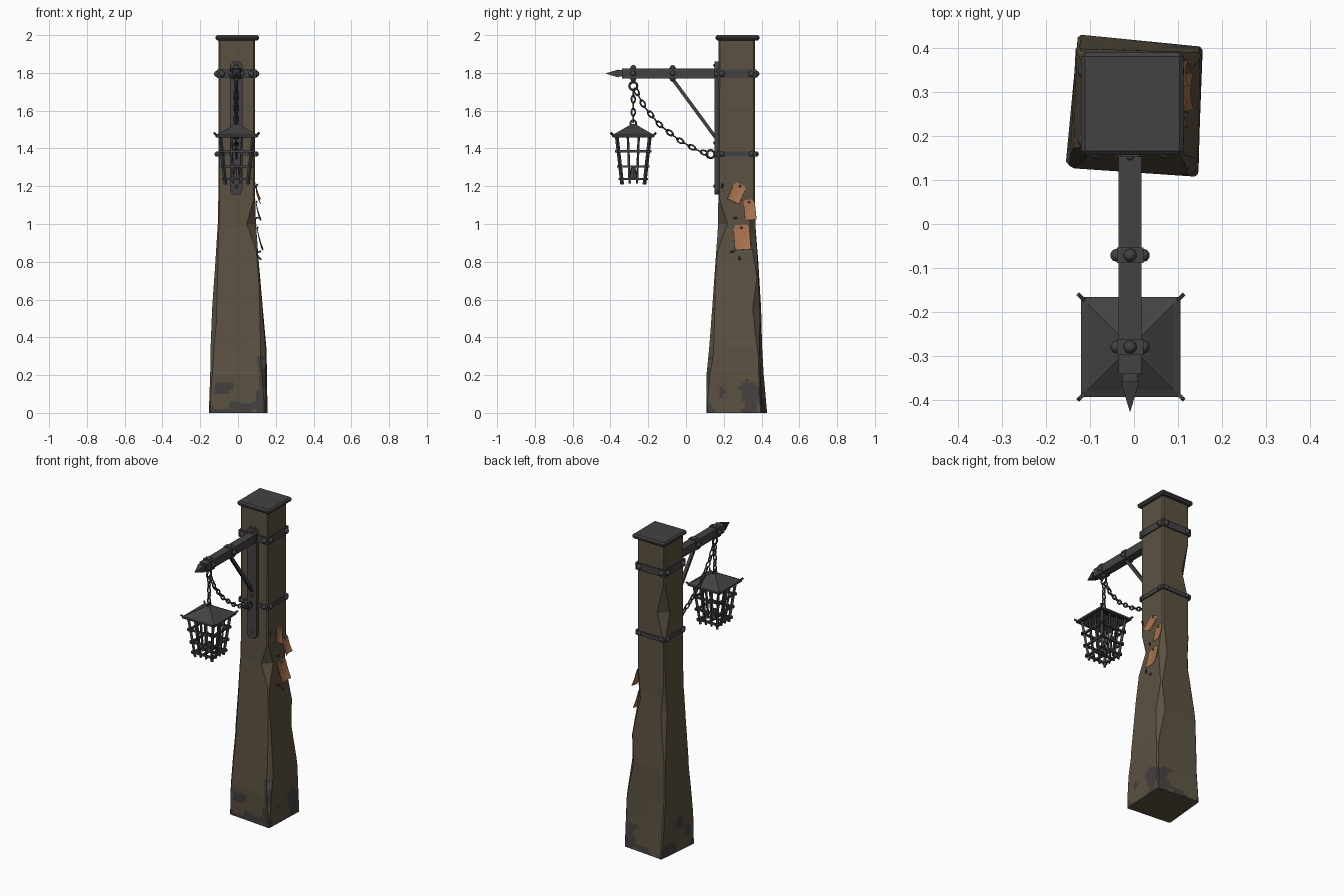
import bpy, bmesh, math
from mathutils import Vector, Matrix, noise

if "Cube" in bpy.data.objects:
    bpy.data.objects.remove(bpy.data.objects["Cube"])

def material(name, rgb):
    m = bpy.data.materials.new(name)
    m.diffuse_color = (*rgb, 1)
    m.use_nodes = True
    m.node_tree.nodes["Principled BSDF"].inputs["Base Color"].default_value = m.diffuse_color
    return m

WOOD = material("weathered_wood", (0.105, 0.083, 0.053))
STAIN = material("dark_stain", (0.058, 0.052, 0.050))
IRON = material("dark_iron", (0.058, 0.053, 0.054))
PAPER = material("old_paper", (0.38, 0.165, 0.075))

def finish(name, bm, *mats):
    bmesh.ops.recalc_face_normals(bm, faces=bm.faces)
    me = bpy.data.meshes.new(name)
    bm.to_mesh(me)
    bm.free()
    for m in mats:
        me.materials.append(m)
    ob = bpy.data.objects.new(name, me)
    bpy.context.collection.objects.link(ob)
    return ob

def box(bm, c, size):
    bmesh.ops.create_cube(bm, size=1, matrix=Matrix.Translation(c) @ Matrix.Diagonal((*size, 1)))

def bar(bm, p, q, w, t=None):
    p, q = Vector(p), Vector(q)
    rot = (q - p).to_track_quat('Z', 'Y').to_matrix().to_4x4()
    bmesh.ops.create_cube(bm, size=1, matrix=Matrix.Translation((p + q) / 2) @ rot
                          @ Matrix.Diagonal((w, t or w, (q - p).length, 1)))

def stud(bm, c, r):
    bmesh.ops.create_uvsphere(bm, u_segments=10, v_segments=6, radius=r, matrix=Matrix.Translation(c))

def link(bm, c, d, roll, a, b, r):
    """Oval ring of wire: long half-axis a along d, short half-axis b."""
    m = Matrix.Translation(c) @ Vector(d).to_track_quat('Z', 'X').to_matrix().to_4x4() @ Matrix.Rotation(roll, 4, 'Z')
    n, k, rows = 12, 6, []
    for i in range(n):
        t = 2 * math.pi * i / n
        row = []
        for j in range(k):
            s = 2 * math.pi * j / k
            e = r * math.cos(s)
            row.append(bm.verts.new(m @ Vector(((b + e) * math.cos(t), r * math.sin(s), (a + e) * math.sin(t)))))
        rows.append(row)
    for i in range(n):
        for j in range(k):
            A, B = rows[i], rows[(i + 1) % n]
            bm.faces.new((A[j], B[j], B[(j + 1) % k], A[(j + 1) % k]))

def lerp_table(table, z):
    for a, b in zip(table, table[1:]):
        if a[0] <= z <= b[0]:
            f = (z - a[0]) / (b[0] - a[0])
            return [u + (v - u) * f for u, v in zip(a[1:], b[1:])]
    return table[-1][1:]

# Wooden post: z, left, right, front, back, skew
POST = [(0, -.155, .156, .107, .43, .028), (.2, -.148, .154, .107, .412, .02),
        (.35, -.146, .15, .122, .403, .014), (.55, -.138, .132, .138, .398, .008),
        (.8, -.12, .11, .156, .383, .004), (1.0, -.107, .095, .17, .367, 0),
        (1.15, -.104, .09, .171, .365, 0), (1.98, -.103, .09, .172, .364, 0)]
# Chipped corners: corner, bottom, deepest, top, depth
CHIPS = [(1, .86, 1.0, 1.13, .042), (3, 1.36, 1.53, 1.72, .045), (2, .72, .95, 1.15, .028),
         (2, .3, .55, .72, .03), (0, .1, .5, .95, .02), (3, .6, .9, 1.1, .02), (1, .05, .3, .7, .02)]

def chamfer(corner, z):
    c = .007
    for k, lo, mid, hi, d in CHIPS:
        if k == corner and lo < z < hi:
            c += d * ((z - lo) / (mid - lo) if z < mid else (hi - z) / (hi - mid))
    return c

zs = {round(r[0], 3) for r in POST} | {z for c in CHIPS for z in c[1:4]} | {round(.02 * i, 3) for i in range(16)}
bm = bmesh.new()
rings, N = [], 14
for z in sorted(zs):
    x0, x1, y0, y1, s = lerp_table(POST, z)
    cs = [Vector(p) for p in ((x0, y0 + s, z), (x1 - s * .4, y0, z), (x1, y1 - s, z), (x0 + s, y1, z))]
    ring = []
    for i in range(4):
        c, n, d = cs[i], cs[(i + 1) % 4], cs[(i + 1) % 4] - cs[i]
        a = c + d.normalized() * chamfer(i, z)
        b = n - d.normalized() * chamfer((i + 1) % 4, z)
        ring += [bm.verts.new(a.lerp(b, k / N)) for k in range(N + 1)]
    rings.append(ring)
for A, B in zip(rings, rings[1:]):
    for j in range(len(A)):
        k = (j + 1) % len(A)
        f = bm.faces.new((A[j], A[k], B[k], B[j]))
        p = f.calc_center_median()
        # stain blotches thin out with height
        if p.z < .3 and noise.noise(p * 11 + Vector((3.1, 0, 1))) > .02 + p.z * 1.5:
            f.material_index = 1
bm.faces.new(rings[0])
bm.faces.new(rings[-1])
finish("post", bm, WOOD, STAIN)

# Iron cap
bm = bmesh.new()
box(bm, (-.004, .273, 1.986), (.232, .232, .028))
bmesh.ops.bevel(bm, geom=bm.edges[:], offset=.009, segments=1, affect='EDGES')
finish("post_cap", bm, IRON)

# Bands around the post with studs
CX, CY = -.007, .268
for name, z, h, r in (("upper_band", 1.795, .044, .017), ("lower_band", 1.37, .026, .014)):
    bm = bmesh.new()
    box(bm, (CX, CY, z), (.209, .209, h))
    for s in (-1, 1):
        for t in (-.078, .078):
            stud(bm, (CX + s * .104, CY + t, z), r)
            stud(bm, (CX + t, CY + s * .104, z), r)
    finish(name, bm, IRON)

# Back plate with clipped ends
AX = -.009
bm = bmesh.new()
prof = [(-.02, 1.155), (.02, 1.155), (.034, 1.18), (.034, 1.835), (.02, 1.86), (-.02, 1.86), (-.034, 1.835), (-.034, 1.18)]
f = bm.faces.new([bm.verts.new((AX + x, .175, z)) for x, z in prof])
g = bmesh.ops.extrude_face_region(bm, geom=[f])
bmesh.ops.translate(bm, vec=(0, -.023, 0), verts=[v for v in g['geom'] if isinstance(v, bmesh.types.BMVert)])
for z in (1.2, 1.43, 1.84):
    stud(bm, (AX, .153, z), .009)
finish("back_plate", bm, IRON)

# Arm with collars, spike and brace
bm = bmesh.new()
AZ = 1.797
box(bm, (AX, -.09, AZ), (.052, .50, .052))
box(bm, (AX, -.348, AZ), (.034, .03, .034))
bmesh.ops.create_cone(bm, segments=4, radius1=.03, radius2=.001, depth=.068, cap_ends=True,
                      matrix=Matrix.Translation((AX, -.391, AZ)) @ Matrix.Rotation(math.pi / 2, 4, 'X')
                      @ Matrix.Rotation(math.pi / 4, 4, 'Z'))
for y in (-.071, -.279):
    box(bm, (AX, y, AZ), (.060, .036, .060))
    for dx, dz in ((1, 0), (-1, 0), (0, 1), (0, -1)):
        stud(bm, (AX + dx * .030, y, AZ + dz * .030), .015)
bar(bm, (AX, -.08, 1.78), (AX, .155, 1.46), .018)
finish("arm", bm, IRON)

# Hanging rings and chains
LY = -.279
bm = bmesh.new()
link(bm, (AX, LY, 1.73), (0, 0, 1), math.pi / 2, .021, .021, .006)
link(bm, (AX, .13, 1.37), (0, 0, 1), math.pi / 2, .021, .021, .006)
finish("hanging_rings", bm, IRON)
bm = bmesh.new()
for i in range(5):
    link(bm, (AX, LY, 1.694 - i * .034), (0, 0, 1), i % 2 * math.pi / 2, .020, .010, .0045)
link(bm, (AX, LY, 1.533), (0, 0, 1), math.pi / 2, .017, .015, .005)
finish("lantern_chain", bm, IRON)
bm = bmesh.new()
path = [Vector((AX, y, z)) for y, z in ((-.27, 1.715), (-.22, 1.62), (-.14, 1.525), (-.035, 1.443), (.06, 1.39), (.113, 1.372))]
dist = [0]
for a, b in zip(path, path[1:]):
    dist.append(dist[-1] + (b - a).length)
table = [(d, *p) for d, p in zip(dist, path)]
n = 15
for i in range(n):
    d = dist[-1] * (i + .5) / n
    p, q = Vector(lerp_table(table, d - .012)), Vector(lerp_table(table, d + .012))
    link(bm, (p + q) / 2, q - p, i % 2 * math.pi / 2, .021, .011, .0045)
finish("swag_chain", bm, IRON)

# Lantern roof
LX = -.007
bm = bmesh.new()
rows = []
for z, h in ((1.503, .010), (1.458, .100), (1.460, .113), (1.472, .113), (1.478, .098), (1.522, .022), (1.530, .014)):
    rows.append([bm.verts.new((LX + sx * h, LY + sy * h, z)) for sx, sy in ((-1, -1), (1, -1), (1, 1), (-1, 1))])
for A, B in zip(rows, rows[1:]):
    for j in range(4):
        bm.faces.new((A[j], A[(j + 1) % 4], B[(j + 1) % 4], B[j]))
bm.faces.new(rows[0])
bm.faces.new(rows[-1])
for sx in (-1, 1):
    for sy in (-1, 1):
        bar(bm, (LX + sx * .10, LY + sy * .10, 1.464), (LX + sx * .119, LY + sy * .119, 1.482), .009)
finish("lantern_roof", bm, IRON)

# Lantern cage: uprights and crossing bars on four sides
def half(z):
    return .060 + (z - 1.22) / .24 * .027

bm = bmesh.new()
for k in range(4):
    R = Matrix.Translation((LX, LY, 0)) @ Matrix.Rotation(k * math.pi / 2, 4, 'Z')
    lo, hi = half(1.21), half(1.465)
    bar(bm, R @ Vector((lo, -lo, 1.21)), R @ Vector((hi, -hi, 1.465)), .014)
    for t in (-.33, .33):
        bar(bm, R @ Vector((lo * t, -lo, 1.215)), R @ Vector((hi * t, -hi, 1.465)), .010)
    for z in (1.385, 1.305, 1.238):
        h = half(z) + .003
        bar(bm, R @ Vector((-h - .014, -h, z)), R @ Vector((h + .014, -h, z)), .012)
    bar(bm, R @ Vector((0, 0, 1.238)), R @ Vector((0, -half(1.238), 1.238)), .012)
bmesh.ops.create_cone(bm, segments=8, radius1=.024, radius2=.010, depth=.06, cap_ends=True,
                      matrix=Matrix.Translation((LX, LY, 1.27)))
finish("lantern_cage", bm, IRON)

# Curled notices on the right side: y, z, width, height, lean
def sheet(bm, y, z, w, h, lean, lift, curl):
    ca, sa = math.cos(lean), math.sin(lean)
    grid = []
    for j in range(7):
        v = j / 6 - .5
        row = []
        for i in range(5):
            u = i / 4 - .5
            uu = u * (.72 if j == 6 else 1)
            yy, zz = y + uu * w * ca + v * h * sa, z - uu * w * sa + v * h * ca
            x = lerp_table(POST, zz)[1] + lift + curl * ((.5 - v) ** 2 + 1.6 * u * u * (.5 - v))
            row.append(bm.verts.new((x, yy, zz)))
        grid.append(row)
    for A, B in zip(grid, grid[1:]):
        for i in range(4):
            bm.faces.new((A[i], A[i + 1], B[i + 1], B[i]))

nails = bmesh.new()
for i, (y, z, w, h, lean) in enumerate(((.270, 1.165, .068, .10, .42), (.338, 1.075, .060, .108, -.10),
                                        (.297, .930, .085, .132, -.07))):
    bm = bmesh.new()
    sheet(bm, y, z, w, h, lean, .005, .018)
    ob = finish(f"notice_{i + 1}", bm, PAPER)
    mod = ob.modifiers.new("thickness", 'SOLIDIFY')
    mod.thickness = .002
    zt = z + h * .38 * math.cos(lean)
    stud(nails, (lerp_table(POST, zt)[1] + .006, y + h * .38 * math.sin(lean), zt), .006)
# Nails and torn scraps
for y, z, dy, dz in ((.255, 1.03, .012, .004), (.235, .85, .018, .006), (.28, .825, .006, -.014), (.19, 1.19, .004, .022)):
    x = lerp_table(POST, z)[1]
    bar(nails, (x, y, z), (x + .014, y + dy, z + dz), .007)
finish("nails_and_scraps", nails, STAIN)
